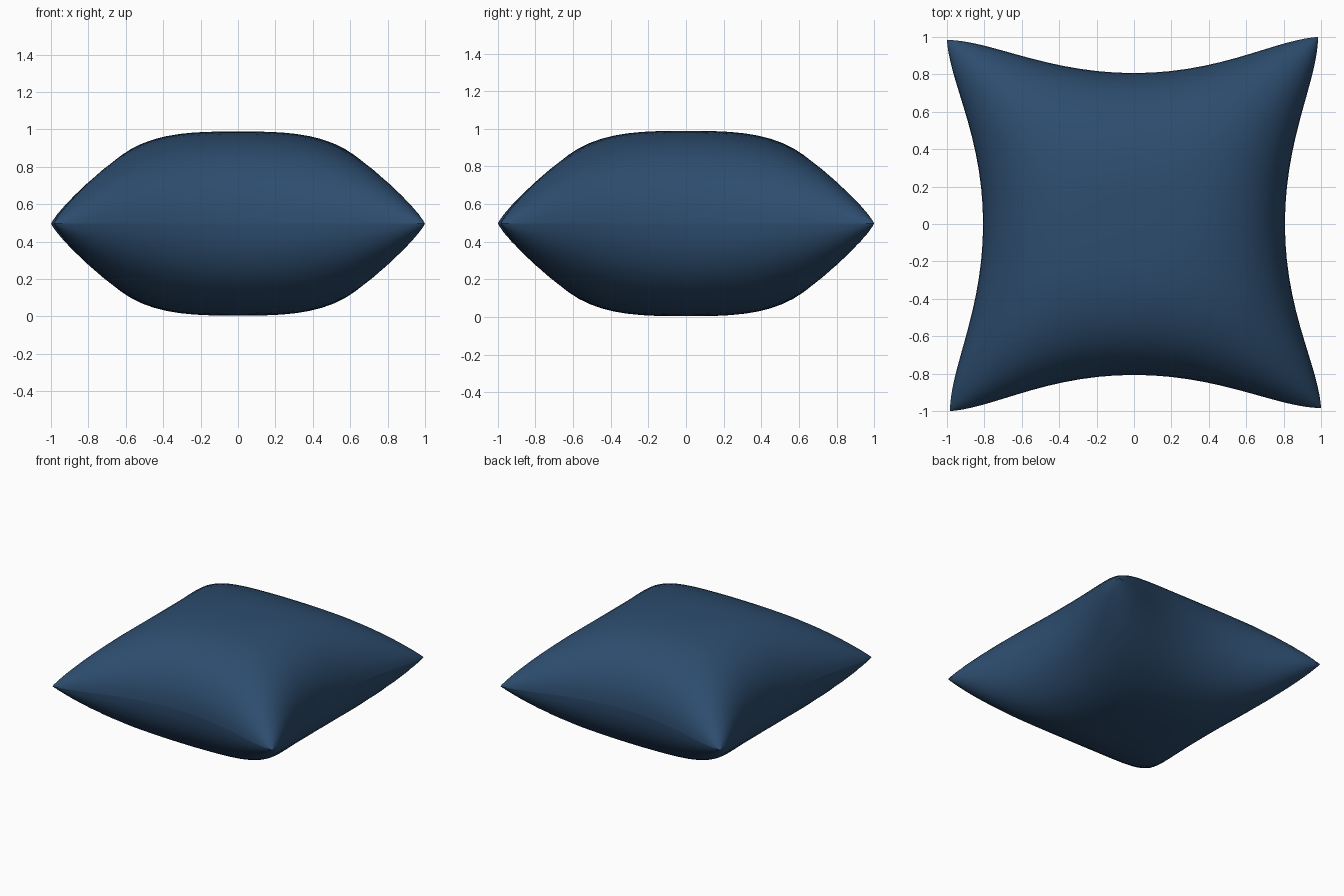
import bpy, bmesh, math

if "Cube" in bpy.data.objects:
    bpy.data.objects.remove(bpy.data.objects["Cube"])

N = 32                  # grid divisions per side
MID, H = 0.497, 0.492   # seam height, puff height


def pinch(t):
    # half width: narrow at the middle of each side, full at the corners
    return 0.807 + 0.185 * t * t * (1.45 - 0.45 * t ** 4)


def point(u, v, side):
    x, y = u * pinch(v), v * pinch(u)
    twist = 0.008 * (u * v) ** 2          # slight pinwheel at the corners
    x, y = x - twist * y, y + twist * x
    puff = max(0.0, (1 - abs(u) ** 3.1) * (1 - abs(v) ** 3.1)) ** 0.5
    puff *= 1 - 0.25 * abs(u * v) ** 1.5  # flatter towards the corners
    return (x, y, MID + side * H * puff)


# Two puffed panels, welded along the seam
steps = [math.sin(math.pi / 2 * (2 * i / N - 1)) for i in range(N + 1)]
bm = bmesh.new()
for side in (1, -1):
    rows = [[bm.verts.new(point(u, v, side)) for u in steps] for v in steps]
    for j in range(N):
        for i in range(N):
            quad = [rows[j][i], rows[j][i + 1], rows[j + 1][i + 1], rows[j + 1][i]]
            bm.faces.new(quad if side > 0 else quad[::-1])
seam = [v for v in bm.verts if abs(v.co.z - MID) < 1e-6]
bmesh.ops.remove_doubles(bm, verts=seam, dist=1e-5)

# Smooth cloth with a sharp seam
for f in bm.faces:
    f.smooth = True
for e in bm.edges:
    if all(abs(v.co.z - MID) < 1e-6 for v in e.verts):
        e.smooth = False

mesh = bpy.data.meshes.new("pillow")
bm.to_mesh(mesh)
bm.free()
pillow = bpy.data.objects.new("pillow", mesh)
bpy.context.collection.objects.link(pillow)

cloth = bpy.data.materials.new("navy blue cloth")
cloth.diffuse_color = (0.026, 0.073, 0.156, 1)
cloth.use_nodes = True
cloth.node_tree.nodes["Principled BSDF"].inputs["Base Color"].default_value = cloth.diffuse_color
mesh.materials.append(cloth)
